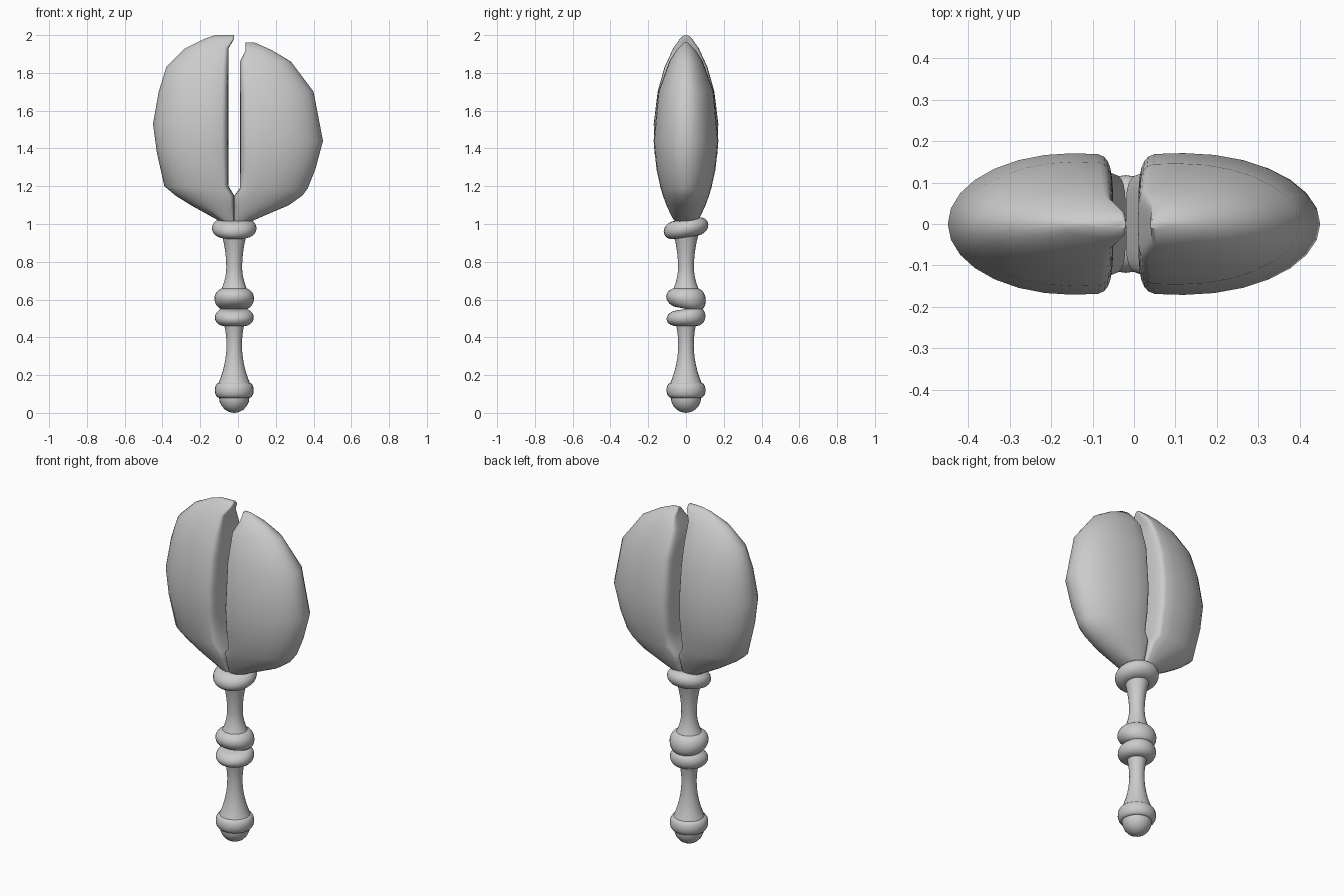
import bpy
import bmesh
import math

cube = bpy.data.objects.get("Cube")
if cube:
    bpy.data.objects.remove(cube)

AXIS = -0.02      # x of the handle axis
CREST = 1.48      # height where the shells are thickest
THICKNESS = 0.172
GREY = (0.6, 0.6, 0.6, 1)

material = bpy.data.materials.new("plain grey")
material.use_nodes = True
material.diffuse_color = GREY
material.node_tree.nodes["Principled BSDF"].inputs["Base Color"].default_value = GREY


def loft(name, rings):
    """Skin a stack of closed rings, cap both ends and smooth the result."""
    bm = bmesh.new()
    loops = [[bm.verts.new(point) for point in ring] for ring in rings]
    count = len(loops[0])
    for lower, upper in zip(loops, loops[1:]):
        for i in range(count):
            j = (i + 1) % count
            bm.faces.new((lower[i], lower[j], upper[j], upper[i]))
    bm.faces.new(reversed(loops[0]))
    bm.faces.new(loops[-1])
    bmesh.ops.recalc_face_normals(bm, faces=bm.faces)
    mesh = bpy.data.meshes.new(name)
    bm.to_mesh(mesh)
    bm.free()
    mesh.materials.append(material)
    obj = bpy.data.objects.new(name, mesh)
    bpy.context.collection.objects.link(obj)
    bpy.ops.object.select_all(action="DESELECT")
    obj.select_set(True)
    bpy.context.view_layer.objects.active = obj
    bpy.ops.object.shade_smooth_by_angle(angle=math.radians(45))


def circle(radius, height, tilt=0, sides=24):
    """Ring around the handle axis, slanted along y by the tilt."""
    ring = []
    for i in range(sides):
        angle = math.tau * i / sides
        y = radius * math.sin(angle)
        ring.append((AXIS + radius * math.cos(angle), y, height + tilt * y))
    return ring


def bead(name, radius, core, bottom, top, low_tilt=0, high_tilt=0, steps=10):
    """Rounded disc whose lower and upper rims may slant differently."""
    rings = []
    for i in range(steps + 1):
        angle = math.pi * (i + 0.1) / (steps + 0.2)
        rise = (1 - math.cos(angle)) / 2
        rings.append(circle(core + (radius - core) * math.sin(angle),
                            bottom + (top - bottom) * rise,
                            low_tilt + (high_tilt - low_tilt) * rise))
    loft(name, rings)


def spindle(name, waist, waist_height, low_radius, bottom, high_radius, top, steps=7):
    """Slender shaft that flares away from its waist towards both ends."""
    rings = []
    for i in range(-steps, steps + 1):
        t = abs(i) / steps
        end_radius, end = (low_radius, bottom) if i < 0 else (high_radius, top)
        rings.append(circle(waist + (end_radius - waist) * t ** 2,
                            waist_height + (end - waist_height) * t))
    loft(name, rings)


def section(inner, outer, thick, height, sides=28):
    """Half-lens slice: elliptical outside, nearly flat inside."""
    ring = []
    for i in range(sides):
        angle = math.tau * i / sides
        c, s = math.cos(angle), math.sin(angle)
        if c > 0:
            depth, side = 0.25 + 0.75 * c, s
        else:
            depth = 0.25 - 0.25 * abs(c) ** 0.3
            side = math.copysign(math.sqrt(abs(s)), s)
        ring.append((inner + (outer - inner) * depth, thick * side, height))
    return ring


def shell(name, plane, neck_top, outline):
    """Clapper shell from its outer outline, given as (height, x) points."""
    top = outline[-1][0]
    rings = []
    for height, outer in outline:
        # The inner side leaves the shared neck, runs flat and ends in a lip
        inner = plane
        if height < neck_top:
            inner = AXIS
        elif height > top - 0.06:
            inner = plane + 0.03
        reach = top + 0.005 - CREST if height > CREST else 0.53
        u = (height - CREST) / reach
        rings.append(section(inner, outer, THICKNESS * (1 - u * u) ** 0.7, height))
    loft(name, rings)


# Pair of clapper shells
shell("right_shell", -0.05, 1.18, [
    (1, -0.07), (1.1, -0.25), (1.15, -0.33), (1.2, -0.39), (1.38, -0.43), (1.53, -0.45),
    (1.7, -0.42), (1.83, -0.38), (1.93, -0.28), (1.98, -0.18), (2, -0.12)])
shell("left_shell", 0.01, 1.18, [
    (1, 0.04), (1.04, 0.13), (1.1, 0.27), (1.15, 0.34), (1.19, 0.37), (1.29, 0.41),
    (1.44, 0.45), (1.7, 0.4), (1.86, 0.28), (1.92, 0.18), (1.96, 0.09)])

# Turned handle from the end knob up to the slanted collar
bead("end_knob", 0.081, 0, 0, 0.17)
bead("foot_ring", 0.103, 0.08, 0.08, 0.16)
spindle("lower_grip", 0.041, 0.36, 0.1, 0.12, 0.056, 0.48)
bead("lower_bead", 0.103, 0.055, 0.46, 0.55, 0, 0.15)
bead("upper_bead", 0.105, 0.055, 0.55, 0.66, -0.2, 0)
spindle("upper_grip", 0.042, 0.77, 0.075, 0.64, 0.065, 0.94)
bead("collar", 0.118, 0.065, 0.93, 1.025, 0.15, 0.15)
